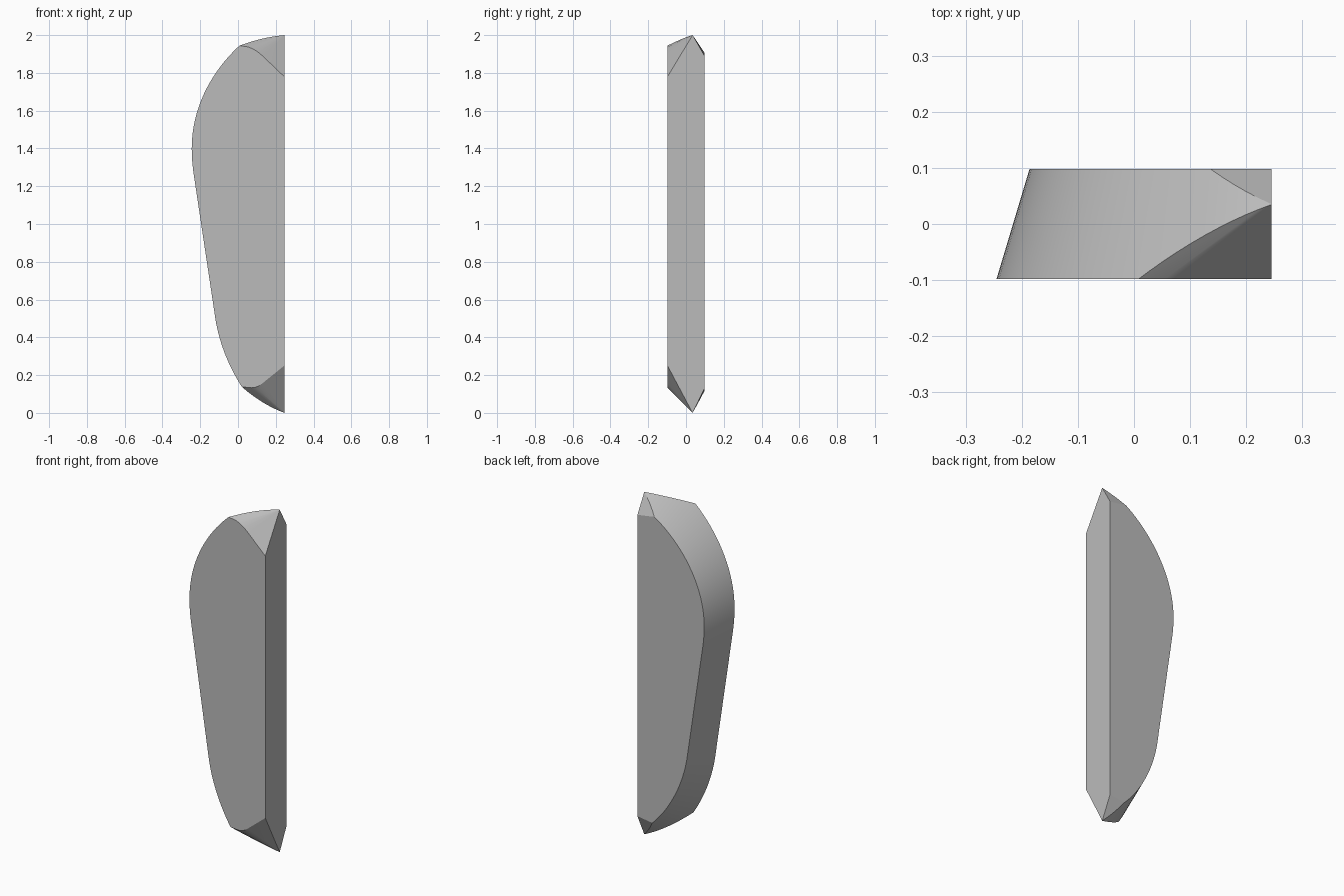
import bpy
import bmesh
from mathutils import Vector
from mathutils.geometry import interpolate_bezier

cube = bpy.data.objects.get("Cube")
if cube:
    bpy.data.objects.remove(cube, do_unlink=True)

FLAT_X, FRONT, BACK, APEX_Y, TAPER = 0.245, -0.098, 0.098, 0.035, 0.88


def curve(*points, steps=28):
    """Sample one Bezier segment in the x-z plane."""
    return interpolate_bezier(*[Vector((x, 0, z)) for x, z in points], steps)


# Outline of the blade: rounded top, straight slanted side, rounded bottom
outline = curve((FLAT_X, 2.088), (0.03, 2.02), (-0.245, 1.75), (-0.245, 1.4))
outline += curve((-0.245, 1.4), (-0.245, 1.32), (-0.235, 1.27), (-0.225, 1.2), steps=8)[1:]
outline += curve((-0.12, 0.5), (-0.085, 0.27), (0.06, 0.02), (FLAT_X, -0.088))

# Tapered body: the back outline shrinks towards the middle of the flat side
bm = bmesh.new()
pivot = Vector((FLAT_X, 0, 1))
front = [bm.verts.new(p + Vector((0, FRONT, 0))) for p in outline]
back = [bm.verts.new(pivot + (p - pivot) * TAPER + Vector((0, BACK, 0))) for p in outline]
bm.faces.new(front)
bm.faces.new(back[::-1])
for i in range(len(outline)):
    j = (i + 1) % len(outline)
    bm.faces.new((front[i], back[i], back[j], front[j]))


def cut(a, b, c):
    """Slice off everything beyond the plane through three points."""
    a, b, c = Vector(a), Vector(b), Vector(c)
    normal = (b - a).cross(c - a).normalized()
    if normal.dot(Vector((0, 0, 1)) - a) > 0:
        normal.negate()
    bmesh.ops.bisect_plane(bm, geom=bm.verts[:] + bm.edges[:] + bm.faces[:],
                           dist=1e-5, plane_co=a, plane_no=normal, clear_outer=True)
    rim = [e for e in bm.edges if e.is_boundary]
    if rim:
        bmesh.ops.holes_fill(bm, edges=rim, sides=0)


def shape_tip(apex_z, front_line, back_line):
    """Bevel one pointed end: a rounded front bevel and a flat back bevel."""
    apex = (FLAT_X, APEX_Y, apex_z)
    for (x1, z1), (x2, z2) in zip(front_line, front_line[1:]):
        cut(apex, (x1, FRONT, z1), (x2, FRONT, z2))
    (x1, z1), (x2, z2) = back_line
    cut(apex, (x1, BACK, z1), (x2, BACK, z2))


shape_tip(2.0, [(FLAT_X, 1.78), (0.13, 1.89), (0.105, 1.911), (0.08, 1.927),
                (0.055, 1.937), (0.03, 1.941)],
          [(FLAT_X, 1.89), (0.14, 1.906)])
shape_tip(0.0, [(FLAT_X, 0.25), (0.13, 0.157), (0.11, 0.143), (0.09, 0.135),
                (0.07, 0.133), (0.05, 0.135)],
          [(FLAT_X, 0.13), (0.14, 0.115)])

bmesh.ops.remove_doubles(bm, verts=bm.verts[:], dist=1e-4)
bmesh.ops.recalc_face_normals(bm, faces=bm.faces[:])
mesh = bpy.data.meshes.new("tapered_blade")
bm.to_mesh(mesh)
bm.free()

# Plain grey material
grey = bpy.data.materials.new("plain_grey")
grey.use_nodes = True
grey.diffuse_color = (0.5, 0.5, 0.5, 1)
grey.node_tree.nodes["Principled BSDF"].inputs["Base Color"].default_value = (0.5, 0.5, 0.5, 1)
mesh.materials.append(grey)

blade = bpy.data.objects.new("tapered_blade", mesh)
bpy.context.collection.objects.link(blade)
bpy.ops.object.select_all(action="DESELECT")
blade.select_set(True)
bpy.context.view_layer.objects.active = blade
bpy.ops.object.shade_smooth_by_angle(angle=0.4)
